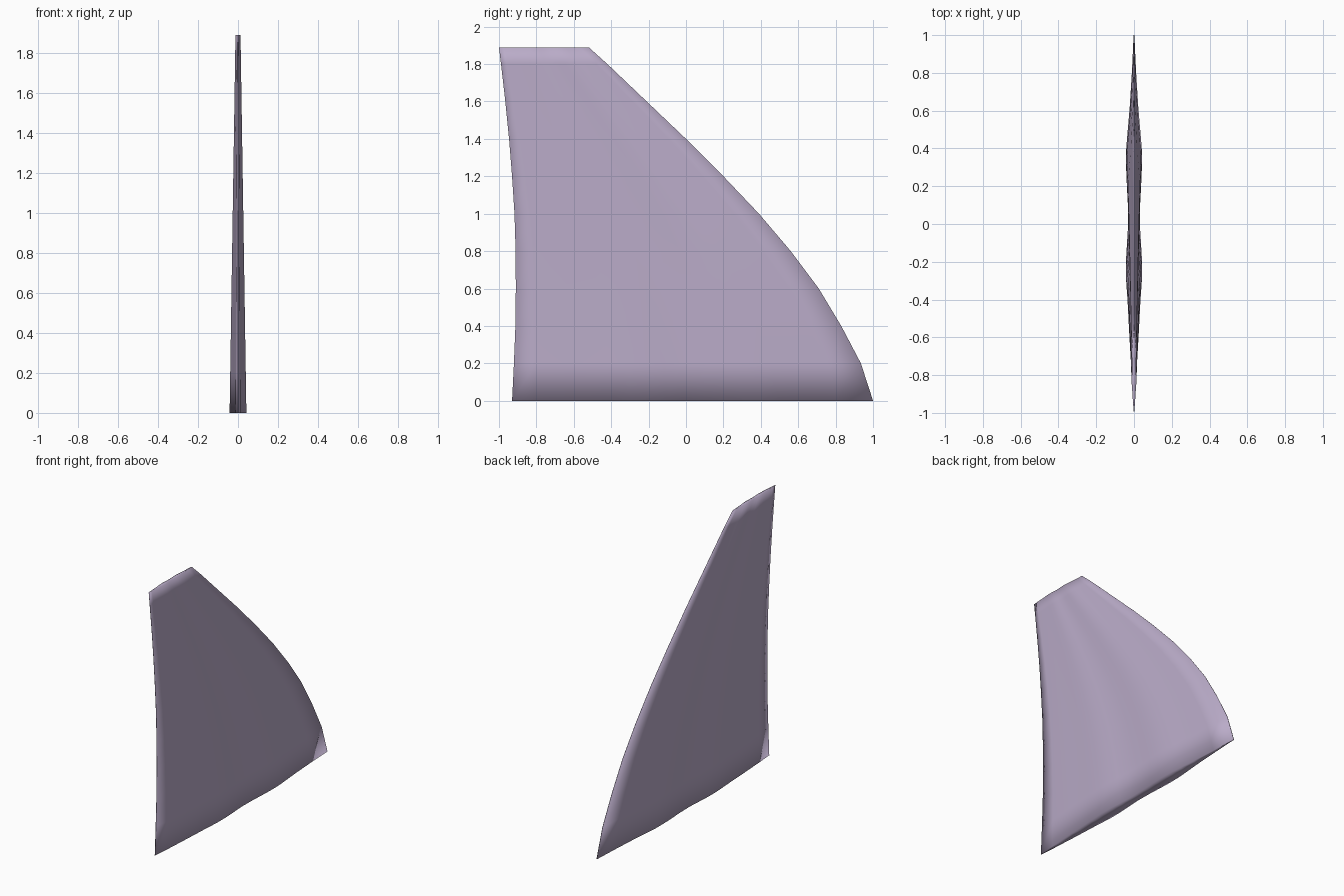
import bpy, bmesh

if "Cube" in bpy.data.objects:
    bpy.data.objects.remove(bpy.data.objects["Cube"])

# Outline stations: height, trailing edge y, leading edge y
OUTLINE = [(0, -.93, 1.0), (.2, -.92, .935), (.4, -.912, .83), (.6, -.91, .71),
           (.8, -.911, .56), (1.0, -.917, .39), (1.2, -.93, .2), (1.4, -.946, 0),
           (1.6, -.966, -.21), (1.8, -.989, -.42), (1.89, -1.0, -.52)]
# Cross-section: fraction along the chord, half thickness at the root
SECTION = [(0, .002), (.065, .012), (.17, .024), (.27, .034), (.33, .042), (.385, .042),
           (.43, .037), (.48, .031), (.54, .033), (.6, .039), (.64, .042), (.69, .041),
           (.74, .033), (.8, .023), (.9, .011), (1, .002)]

mat = bpy.data.materials.new("pale mauve")
mat.diffuse_color = (.49, .41, .58, 1)
mat.use_nodes = True
mat.node_tree.nodes["Principled BSDF"].inputs["Base Color"].default_value = mat.diffuse_color

# Fin blade: loft of closed sections from root to tip
bm = bmesh.new()
rings = []
for z, y0, y1 in OUTLINE:
    taper = 1 - .70 * z / 1.89
    loop = [(t, h) for t, h in SECTION] + [(t, -h) for t, h in reversed(SECTION)]
    rings.append([bm.verts.new((h * taper, y0 + t * (y1 - y0), z)) for t, h in loop])
n = len(rings[0])
for a, b in zip(rings, rings[1:]):
    for i in range(n):
        j = (i + 1) % n
        bm.faces.new((a[i], a[j], b[j], b[i]))

# Root and tip caps as strips across the thickness
for ring in (rings[0], rings[-1]):
    for i in range(len(SECTION) - 1):
        bm.faces.new((ring[i], ring[i + 1], ring[n - 2 - i], ring[n - 1 - i]))
bmesh.ops.recalc_face_normals(bm, faces=bm.faces)
for f in bm.faces:
    f.smooth = True

mesh = bpy.data.meshes.new("fin")
bm.to_mesh(mesh)
bm.free()
mesh.materials.append(mat)
fin = bpy.data.objects.new("fin", mesh)
bpy.context.collection.objects.link(fin)
